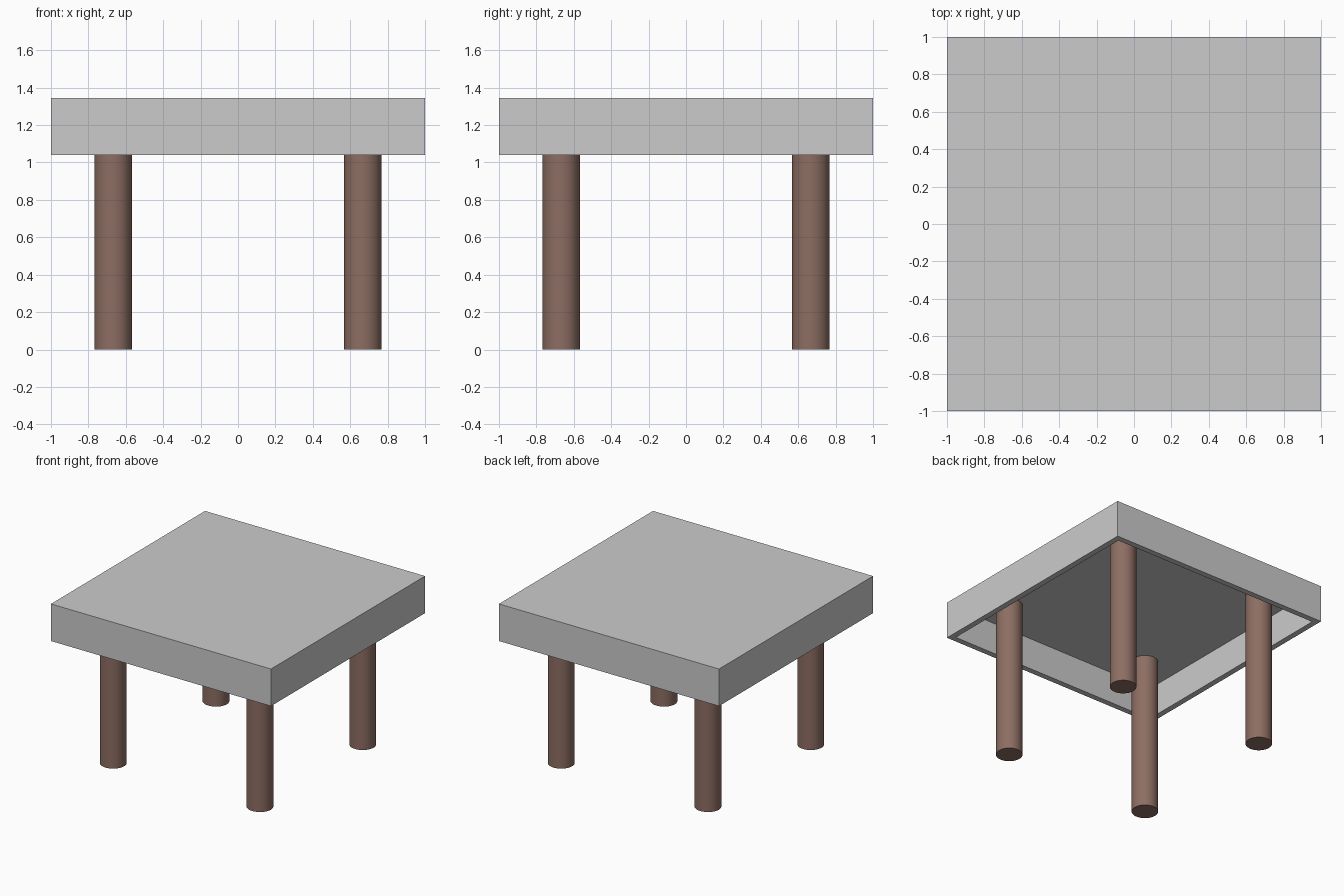
import bpy, bmesh, math

if "Cube" in bpy.data.objects:
    bpy.data.objects.remove(bpy.data.objects["Cube"])

TOP, BOTTOM, CEILING = 1.345, 1.04, 1.30
WALL, LEG_POS, LEG_R = 0.067, 0.667, 0.1

# Leg material
wood = bpy.data.materials.new("brown_wood")
wood.diffuse_color = (0.266, 0.156, 0.125, 1)
wood.use_nodes = True
wood.node_tree.nodes["Principled BSDF"].inputs["Base Color"].default_value = wood.diffuse_color

# Table top: box with a recess pressed into its underside
bm = bmesh.new()
bmesh.ops.create_cube(bm, size=1)
bmesh.ops.scale(bm, vec=(2, 2, TOP - BOTTOM), verts=bm.verts)
bmesh.ops.translate(bm, vec=(0, 0, (TOP + BOTTOM) / 2), verts=bm.verts)
bm.normal_update()
under = min(bm.faces, key=lambda f: f.calc_center_median().z)
bmesh.ops.inset_region(bm, faces=[under], thickness=WALL)
rim = list(under.verts)
ext = bmesh.ops.extrude_discrete_faces(bm, faces=[under])["faces"][0]
bmesh.ops.translate(bm, vec=(0, 0, CEILING - BOTTOM), verts=ext.verts)
bmesh.ops.recalc_face_normals(bm, faces=bm.faces)
mesh = bpy.data.meshes.new("table_top")
bm.to_mesh(mesh)
bm.free()
bpy.context.collection.objects.link(bpy.data.objects.new("table_top", mesh))

# Four round legs reaching up to the recess ceiling
for side, sx in (("left", -1), ("right", 1)):
    for end, sy in (("front", -1), ("back", 1)):
        bpy.ops.mesh.primitive_cylinder_add(
            vertices=32, radius=LEG_R, depth=CEILING,
            location=(sx * LEG_POS, sy * LEG_POS, CEILING / 2))
        leg = bpy.context.object
        leg.name = f"{end}_{side}_leg"
        leg.data.materials.append(wood)
        bpy.ops.object.shade_smooth_by_angle(angle=math.radians(40))
